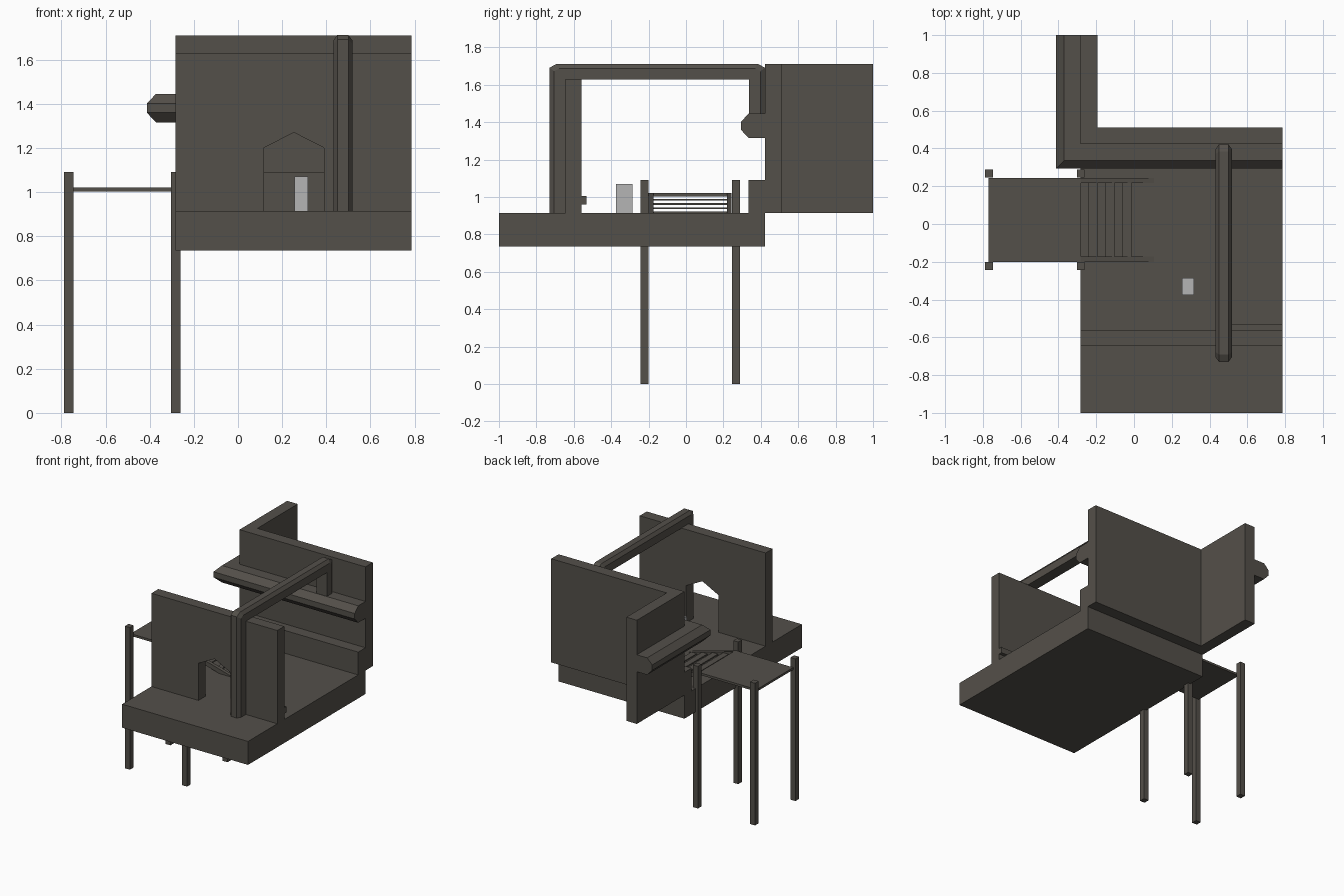
import bpy, bmesh

if "Cube" in bpy.data.objects:
    bpy.data.objects.remove(bpy.data.objects["Cube"])


def material(name, rgb):
    m = bpy.data.materials.new(name)
    m.diffuse_color = (*rgb, 1)
    m.use_nodes = True
    m.node_tree.nodes["Principled BSDF"].inputs["Base Color"].default_value = m.diffuse_color
    return m


STONE = material("dark stone", (0.088, 0.080, 0.068))
GREY = material("light grey", (0.46, 0.46, 0.46))


def finish(name, bm, mat=STONE):
    bmesh.ops.remove_doubles(bm, verts=bm.verts, dist=1e-5)
    bmesh.ops.recalc_face_normals(bm, faces=bm.faces)
    me = bpy.data.meshes.new(name)
    bm.to_mesh(me)
    bm.free()
    me.materials.append(mat)
    ob = bpy.data.objects.new(name, me)
    bpy.context.collection.objects.link(ob)
    return ob


def loft(name, rings, mat=STONE):
    """Join closed rings of points into a capped solid."""
    bm = bmesh.new()
    vs = [[bm.verts.new(p) for p in r] for r in rings]
    n = len(rings[0])
    bm.faces.new(vs[0])
    bm.faces.new(vs[-1])
    for a, b in zip(vs, vs[1:]):
        for i in range(n):
            j = (i + 1) % n
            bm.faces.new((a[i], a[j], b[j], b[i]))
    return finish(name, bm, mat)


def box(name, x, y, z, mat=STONE):
    return loft(name, [[(x[0], y[0], h), (x[1], y[0], h), (x[1], y[1], h), (x[0], y[1], h)]
                       for h in z], mat)


def side_plate(name, profile, y):
    """Extrude an xz profile along y."""
    return loft(name, [[(px, v, pz) for px, pz in profile] for v in y])


L, R, FLOOR, TOP = -0.283, 0.785, 0.915, 1.71
BACK = 0.423

# Floor and plinth along the back wall
box("floor_slab", (L, R), (-1, BACK), (0.735, FLOOR))
box("back_plinth", (L, R), (0.335, BACK), (FLOOR, 1.09))


# Corner wall and its ledge share one mitred path
def corner_sweep(name, profile):
    loft(name, [[(R, BACK - d, z) for d, z in profile],
                [(L - d, BACK - d, z) for d, z in profile],
                [(L - d, 1.0, z) for d, z in profile]])


corner_sweep("corner_wall", [(0, FLOOR), (0, TOP), (-0.089, TOP), (-0.089, FLOOR)])
corner_sweep("wall_ledge", [(0, 1.315), (0.088, 1.315), (0.13, 1.36),
                            (0.13, 1.402), (0.088, 1.445), (0, 1.445)])

# Front wall with gabled doorway
side_plate("front_wall", [(L, FLOOR), (0.117, FLOOR), (0.117, 1.2), (0.253, 1.27),
                          (0.39, 1.2), (0.39, FLOOR), (R, FLOOR), (R, 1.63), (L, 1.63)],
           (-0.645, -0.56))
box("wall_rail", (0.48, R), (-0.56, -0.533), (0.96, 1.005))

# Chamfered post and beam, swept with clipped corners
section = [(-0.043, 0), (-0.043, 0.06), (-0.025, 0.085), (0.025, 0.085), (0.043, 0.06), (0.043, 0)]
yf, yb, zi, xc = -0.645, 0.337, 1.627, 0.475
path = [lambda d: (yf - d, FLOOR), lambda d: (yf - d, zi + 0.75 * d),
        lambda d: (yf - 0.55 * d, zi + d), lambda d: (yb + 0.55 * d, zi + d),
        lambda d: (yb + d, zi + 0.75 * d), lambda d: (yb + d, 1.44)]
loft("post_and_beam", [[(xc + w, *f(d)) for w, d in section] for f in path])

# Small block on the floor
box("floor_block", (0.255, 0.318), (-0.375, -0.285), (FLOOR, 1.07), GREY)

# Landing on four posts
box("landing", (-0.77, -0.28), (-0.2, 0.243), (1.003, 1.02))
for i, x in enumerate((-0.767, -0.282)):
    for j, y in enumerate((-0.222, 0.267)):
        box(f"landing_post_{i}{j}", (x - 0.021, x + 0.021), (y - 0.022, y + 0.022), (0, 1.09))

# Stairs down to the floor
for i, y in enumerate(((-0.2, -0.173), (0.218, 0.243))):
    side_plate(f"stair_stringer_{i}", [(-0.28, 0.985), (-0.28, 1.02), (0.105, FLOOR), (-0.02, FLOOR)], y)
for i in range(4):
    x, z = -0.24 + 0.09 * i, 0.99 - 0.0225 * i
    box(f"stair_tread_{i}", (x, x + 0.046), (-0.175, 0.22), (z - 0.01, z))
